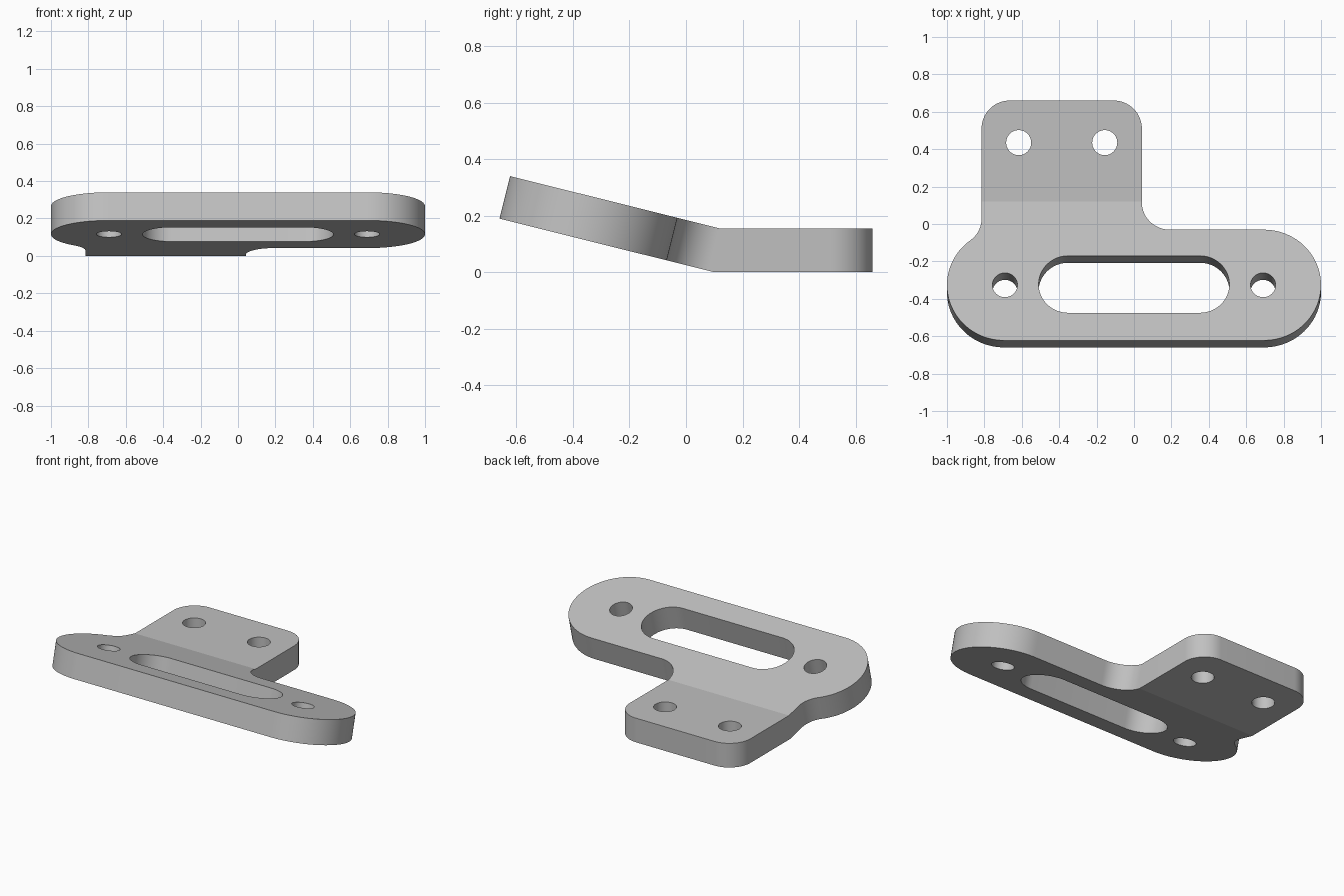
import bpy, bmesh
from math import sin, cos, tan, pi, radians, sqrt, atan2
from mathutils import Vector

if "Cube" in bpy.data.objects:
    bpy.data.objects.remove(bpy.data.objects["Cube"], do_unlink=True)

THICK = 0.155
ANGLE = radians(14)
BEND_Y = 0.10                      # bend line on the underside
TAB_L, TAB_R, TAB_END = -0.815, 0.042, 0.56
END_X, END_V, END_R = 0.695, -0.478, 0.305
FILLET = 0.15


def arc(cx, cy, r, a0, a1, n=20):
    return [(cx + r * cos(a0 + (a1 - a0) * i / n),
             cy + r * sin(a0 + (a1 - a0) * i / n)) for i in range(n + 1)]


def circle(cx, cy, r):
    return arc(cx, cy, r, 0, 2 * pi, 40)[:-1]


def slot(cx, cy, half, r):
    return (arc(cx + half, cy, r, -pi / 2, pi / 2, 28)
            + arc(cx - half, cy, r, pi / 2, 3 * pi / 2, 28))


# Flat pattern, with v = 0 on the bend line
dx = TAB_L - FILLET + END_X
dv = sqrt((END_R + FILLET) ** 2 - dx ** 2)
meet = atan2(dv, dx)               # where the left fillet touches the round end
plate = [(TAB_L, 0)]
plate += arc(TAB_L - FILLET, END_V + dv, FILLET, 0, meet - pi)
plate += arc(-END_X, END_V, END_R, meet, 3 * pi / 2, 36)[1:]
plate += arc(END_X, END_V, END_R, -pi / 2, pi / 2, 40)
plate += arc(TAB_R + FILLET, END_V + END_R + FILLET, FILLET, -pi / 2, -pi)
plate += [(TAB_R, 0)]
tab = [(TAB_L, 0), (TAB_R, 0)]
tab += arc(TAB_R - FILLET, TAB_END - FILLET, FILLET, 0, pi / 2)
tab += arc(TAB_L + FILLET, TAB_END - FILLET, FILLET, pi / 2, pi)

plate_holes = [slot(0, -0.474, 0.353, 0.157)]
plate_holes += [circle(s * 0.69, END_V, 0.067) for s in (-1, 1)]
tab_mid = (TAB_L + TAB_R) / 2
tab_holes = [circle(tab_mid + s * 0.23, 0.335, 0.067) for s in (-1, 1)]

bm = bmesh.new()
bend = {x: bm.verts.new((x, 0, 0)) for x in (TAB_L, TAB_R)}


def fill(loops):
    """Fill an outline with holes, sharing the bend line."""
    edges = []
    for loop in loops:
        vs = [bend[x] if v == 0 and x in bend else bm.verts.new((x, v, 0))
              for x, v in loop]
        for a, b in zip(vs, vs[1:] + vs[:1]):
            edges.append(bm.edges.get((a, b)) or bm.edges.new((a, b)))
    bmesh.ops.triangle_fill(bm, edges=edges, use_beauty=True, normal=(0, 0, 1))


fill([plate] + plate_holes)
fill([tab] + tab_holes)

# Thicken the sheet
grown = bmesh.ops.extrude_face_region(bm, geom=bm.faces[:], use_keep_orig=True)
for v in grown["geom"]:
    if isinstance(v, bmesh.types.BMVert):
        v.co.z = THICK

# Fold the plate upward with a mitred bend
along = Vector((0, -cos(ANGLE), sin(ANGLE)))
out = Vector((0, sin(ANGLE), cos(ANGLE)))
for v in bm.verts:
    x, d, h = v.co
    if abs(d) < 1e-6:
        v.co = (x, BEND_Y + h * tan(ANGLE / 2), h)
    elif d > 0:
        v.co = (x, BEND_Y + d, h)
    else:
        v.co = Vector((x, BEND_Y, 0)) - d * along + h * out
bmesh.ops.recalc_face_normals(bm, faces=bm.faces[:])

mesh = bpy.data.meshes.new("bent_bracket")
bm.to_mesh(mesh)
bm.free()
bracket = bpy.data.objects.new("bent_bracket", mesh)
bpy.context.collection.objects.link(bracket)

# Plain grey metal
mat = bpy.data.materials.new("light_grey")
mat.use_nodes = True
grey = (0.53, 0.53, 0.53, 1)
mat.diffuse_color = grey
mat.node_tree.nodes["Principled BSDF"].inputs["Base Color"].default_value = grey
mesh.materials.append(mat)

# Smooth curved walls, crisp rims and bend
bpy.ops.object.select_all(action="DESELECT")
bracket.select_set(True)
bpy.context.view_layer.objects.active = bracket
bpy.ops.object.shade_smooth_by_angle(angle=radians(12))
